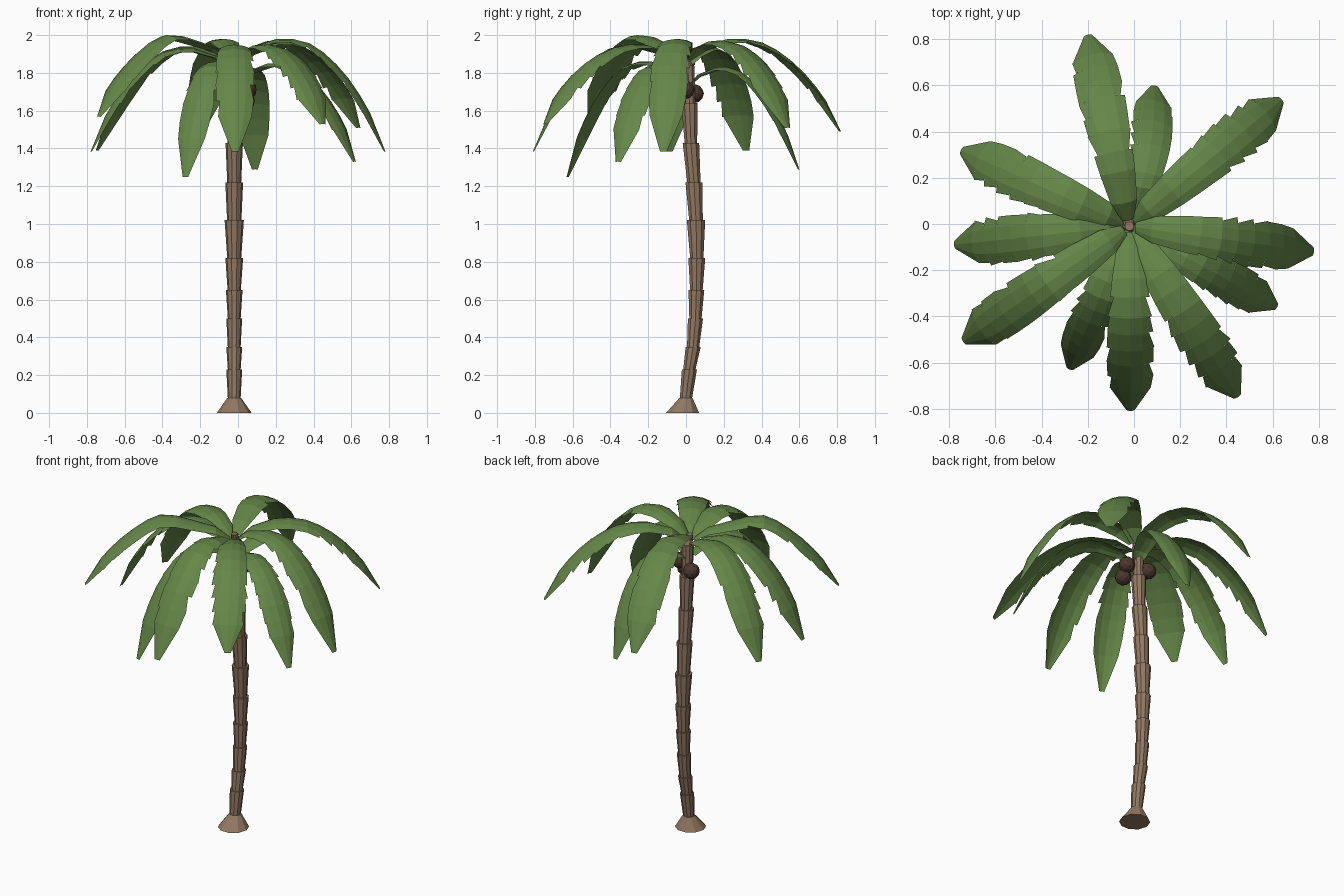
import bpy, math, random
from mathutils import Vector

if "Cube" in bpy.data.objects:
    bpy.data.objects.remove(bpy.data.objects["Cube"])

random.seed(4)


def material(name, rgb):
    m = bpy.data.materials.new(name)
    m.diffuse_color = (*rgb, 1)
    m.use_nodes = True
    m.node_tree.nodes["Principled BSDF"].inputs["Base Color"].default_value = m.diffuse_color
    return m


def add_mesh(name, verts, faces, mat):
    me = bpy.data.meshes.new(name)
    me.from_pydata(verts, [], faces)
    me.update()
    ob = bpy.data.objects.new(name, me)
    bpy.context.collection.objects.link(ob)
    me.materials.append(mat)
    return ob


green = material("leaf_green", (0.13, 0.24, 0.065))
bark = material("bark", (0.29, 0.19, 0.12))
husk = material("husk", (0.075, 0.038, 0.03))

# Trunk: (z, y centre, radius below the joint, radius above the joint)
SIDES = 10
joints = [(0, -0.018, 0.092, 0.092), (0.08, 0.0, 0.036, 0.034), (0.23, 0.018, 0.042, 0.034),
          (0.35, 0.038, 0.042, 0.034), (0.5, 0.05, 0.042, 0.034), (0.65, 0.055, 0.044, 0.035),
          (0.82, 0.057, 0.047, 0.037), (1.02, 0.053, 0.051, 0.038), (1.22, 0.042, 0.047, 0.037),
          (1.43, 0.026, 0.046, 0.035), (1.64, 0.018, 0.045, 0.033), (1.84, 0.01, 0.036, 0.028),
          (1.895, -0.01, 0.02, 0.02)]
rings = []
for i, (z, y, r_low, r_high) in enumerate(joints):
    if i:
        rings.append((z, y, r_low))
    if i < len(joints) - 1:
        rings.append((z, y, r_high))
verts, faces = [], []
for z, y, r in rings:
    for k in range(SIDES):
        a = 2 * math.pi * k / SIDES
        verts.append((-0.02 + r * math.cos(a), y + r * math.sin(a), z))
for i in range(len(rings) - 1):
    for k in range(SIDES):
        n = (k + 1) % SIDES
        faces.append((i * SIDES + k, i * SIDES + n, (i + 1) * SIDES + n, (i + 1) * SIDES + k))
faces.append(tuple(reversed(range(SIDES))))
faces.append(tuple(range(len(verts) - SIDES, len(verts))))
add_mesh("trunk", verts, faces, bark)

# Fronds: arched sheets with a bowed cross-section and torn edges
FRAC = [0.03, 0.12, 0.28, 0.5, 0.72, 0.9, 1.0]
HALF = [0.025, 0.058, 0.077, 0.092, 0.102, 0.088, 0.018]
COLS = [-0.55, 0, 0.55]


def smooth(vals, s):
    """Catmull-Rom sample of a list at parameter s."""
    i = min(int(s), len(vals) - 2)
    f = s - i
    p0, p1, p2, p3 = (vals[max(0, min(len(vals) - 1, i + k))] for k in (-1, 0, 1, 2))
    return 0.5 * (2 * p1 + (p2 - p0) * f + (2 * p0 - 5 * p1 + 4 * p2 - p3) * f * f
                  + (3 * p1 - p0 - 3 * p2 + p3) * f ** 3)


def frond(name, tip, peak, width=1.0, bend=0.0, late=False):
    base = Vector((-0.02, -0.01, 0))
    out = Vector((tip[0], tip[1], 0)) - base
    side = Vector((-out.y, out.x, 0)).normalized()
    rise = peak - tip[2]
    zs = [peak - 0.1, peak - 0.04, peak] + [tip[2] + rise * g for g in (0.96, 0.71, 0.34, 0)]
    if late:  # highest point further out
        zs[:5] = [peak - 0.13, peak - 0.07, peak - 0.03, peak, peak - 0.12]
    params = [0, 1, 2, 2.5, 3, 3.4, 3.8, 4.2, 4.6, 5, 6]
    spine = []
    for s in params:
        t = smooth(FRAC, s)
        p = base + out * t + side * bend * math.sin(math.pi * t)
        p.z = smooth(zs, s)
        spine.append(p)
    verts, faces = [], []

    def point(i, u):
        w = smooth(HALF, params[i]) * width
        tan = spine[min(i + 1, len(spine) - 1)] - spine[max(i - 1, 0)]
        nor = tan.cross(side).normalized()
        verts.append(spine[i] + side * w * u - nor * 0.27 * w * u * u)
        return len(verts) - 1

    mid = [[point(i, u) for u in COLS] for i in range(len(spine))]
    plain = [(point(i, -1), point(i, 1)) for i in range(len(spine))]
    for i in range(len(spine) - 1):
        for c in range(2):
            faces.append((mid[i][c], mid[i][c + 1], mid[i + 1][c + 1], mid[i + 1][c]))
        for e, c in ((0, 0), (1, 2)):
            sign = 2 * e - 1
            a, b = plain[i][e], plain[i + 1][e]
            if 3 <= i <= 8 and random.random() < 0.65:
                a = point(i, sign * random.uniform(0.8, 0.98))
                b = point(i + 1, sign * random.uniform(1.0, 1.08))
            quad = (mid[i][c], a, b, mid[i + 1][c])
            faces.append(quad[::-1] if e == 0 else quad)
    add_mesh(name, [tuple(v) for v in verts], faces, green)


upper = [((-0.20, 0.82, 1.49), 1.98), ((0.64, 0.54, 1.51), 1.97), ((0.78, -0.12, 1.385), 1.98),
         ((0.45, -0.75, 1.53), 1.95), ((-0.015, -0.81, 1.385), 1.95), ((-0.74, -0.51, 1.57), 2.0),
         ((-0.78, -0.09, 1.385), 1.93), ((-0.75, 0.32, 1.39), 1.94)]
for n, (tip, peak) in enumerate(upper, 1):
    frond(f"upper_frond_{n}", tip, peak, late=(n == 6))

lower = [((0.09, 0.60, 1.29), 1.83, -0.03), ((0.62, -0.36, 1.33), 1.85, 0),
         ((-0.28, -0.63, 1.25), 1.86, 0)]
for n, (tip, peak, bend) in enumerate(lower, 1):
    frond(f"lower_frond_{n}", tip, peak, 0.87, bend)

# Coconuts under the crown
for n, loc in enumerate([(0.04, -0.05, 1.65), (0.05, -0.005, 1.71), (-0.07, 0.045, 1.69)], 1):
    bpy.ops.mesh.primitive_ico_sphere_add(subdivisions=2, radius=0.05, location=loc)
    nut = bpy.context.object
    nut.name = f"coconut_{n}"
    nut.data.materials.append(husk)
